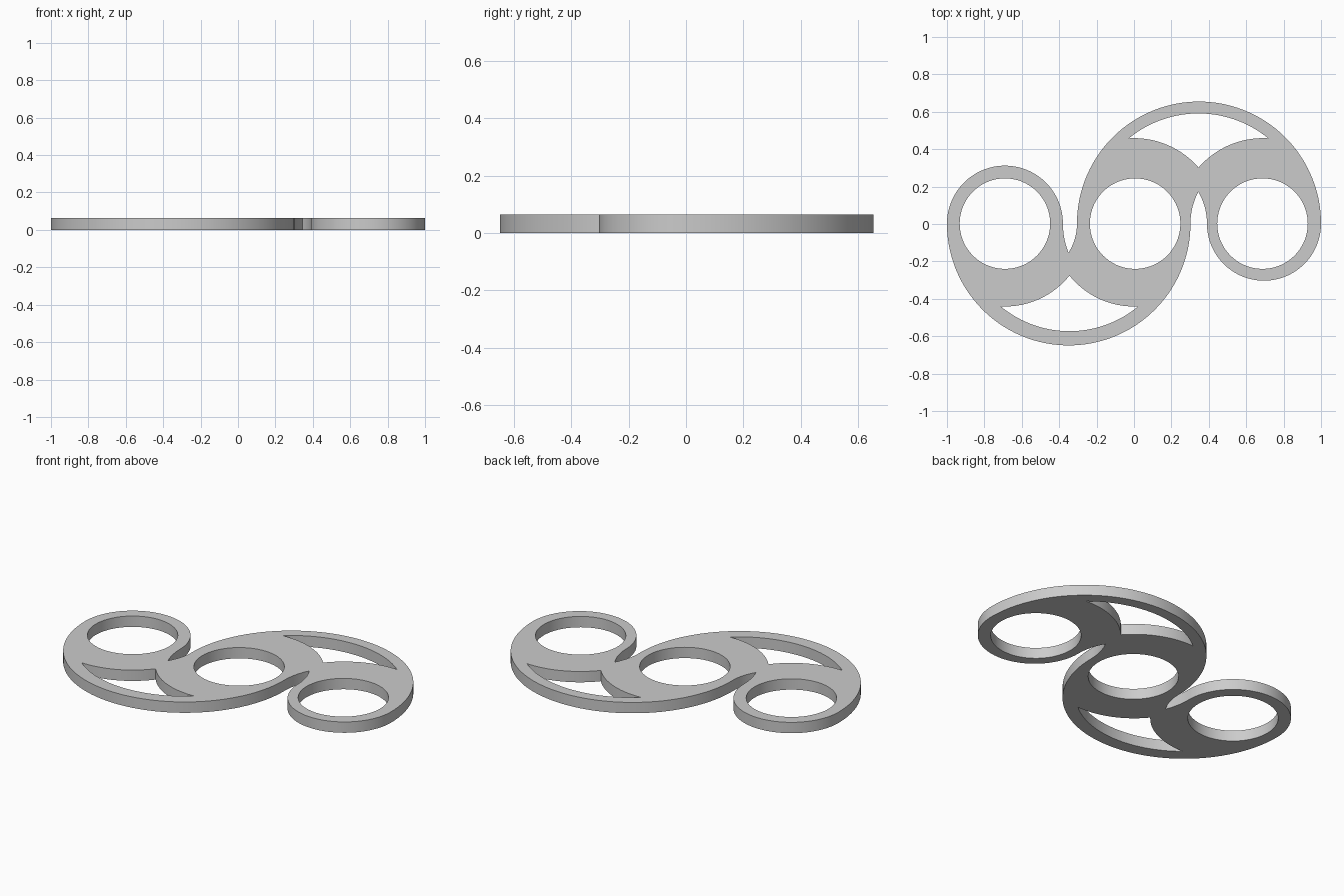
import bpy
from math import cos, sin, radians, sqrt, atan2, pi

if "Cube" in bpy.data.objects:
    bpy.data.objects.remove(bpy.data.objects["Cube"])

Y = 0.002      # common centre line of all rings
T = 0.064      # plate thickness


def arc(cx, r, a0, a1, n=72):
    """Points on an arc centred on the centre line, angles in degrees."""
    return [(cx + r * cos(radians(a0 + (a1 - a0) * i / n)),
             Y + r * sin(radians(a0 + (a1 - a0) * i / n))) for i in range(n + 1)]


def notch_side(x, tip_x, h):
    """Arc leaving (x, 0) vertically and ending at (tip_x, h)."""
    d = tip_x - x
    r = (d * d + h * h) / (2 * abs(d))
    s = 1 if d > 0 else -1
    cx = x + s * r
    a = atan2(h, tip_x - cx)
    start = 180 if s > 0 else 0
    end = a * 180 / pi
    if start == 180 and end < 0:
        end += 360
    return arc(cx, r, start, end, 20)


def crescent(cx, r_out, r_in, s):
    """Opening between the large arc and two ring-concentric arcs."""
    half = 0.345
    # tip: meeting of the large circle and the ring-side circle
    u = (half**2 + r_out**2 - r_in**2) / (2 * half)
    v = sqrt(r_out**2 - u * u)
    ao = atan2(v, -u) * 180 / pi
    ai = atan2(v, half - u) * 180 / pi
    ac = atan2(sqrt(r_in**2 - half**2), half) * 180 / pi
    pts = arc(cx, r_out, s * ao, s * (180 - ao))
    pts += arc(cx + half, r_in, s * (180 - ai), s * (180 - ac), 40)[1:]
    pts += arc(cx - half, r_in, s * ac, s * ai, 40)[1:-1]
    return pts


# Outer outline: small ring, notch, large arc, then the same turned round
outline = arc(-0.69, 0.31, 180, 0)
outline += notch_side(-0.38, -0.35, -0.155)[1:]
outline += notch_side(-0.305, -0.35, -0.155)[::-1][1:]
outline += arc(0.3475, 0.6525, 180, 0, 120)[1:]
outline += arc(0.695, 0.305, 0, -180)[1:]
outline += notch_side(0.39, 0.344, 0.17)[1:]
outline += notch_side(0.302, 0.344, 0.17)[::-1][1:]
outline += arc(-0.349, 0.651, 0, -180, 120)[1:-1]

# Openings: three finger holes and two crescents
loops = [outline]
loops += [arc(x, 0.242, 0, 360)[:-1] for x in (-0.69, 0.006, 0.687)]
loops.append(crescent(0.345, 0.589, 0.457, 1))
loops.append(crescent(-0.345, 0.575, 0.443, -1))

# Filled, extruded plate
curve = bpy.data.curves.new("plate_profile", 'CURVE')
curve.dimensions = '2D'
curve.fill_mode = 'BOTH'
curve.extrude = T / 2
for pts in loops:
    sp = curve.splines.new('POLY')
    sp.points.add(len(pts) - 1)
    for p, (x, y) in zip(sp.points, pts):
        p.co = (x, y, 0, 1)
    sp.use_cyclic_u = True

plate = bpy.data.objects.new("ring_plate", curve)
bpy.context.collection.objects.link(plate)
plate.location.z = T / 2
bpy.context.view_layer.objects.active = plate
plate.select_set(True)
bpy.ops.object.convert(target='MESH')
plate = bpy.context.object
plate.name = "ring_plate"

# Weld caps to walls and smooth the curved walls
bpy.ops.object.mode_set(mode='EDIT')
bpy.ops.mesh.select_all(action='SELECT')
bpy.ops.mesh.remove_doubles(threshold=0.0001)
bpy.ops.mesh.normals_make_consistent(inside=False)
bpy.ops.object.mode_set(mode='OBJECT')
bpy.ops.object.shade_smooth_by_angle(angle=radians(30))
